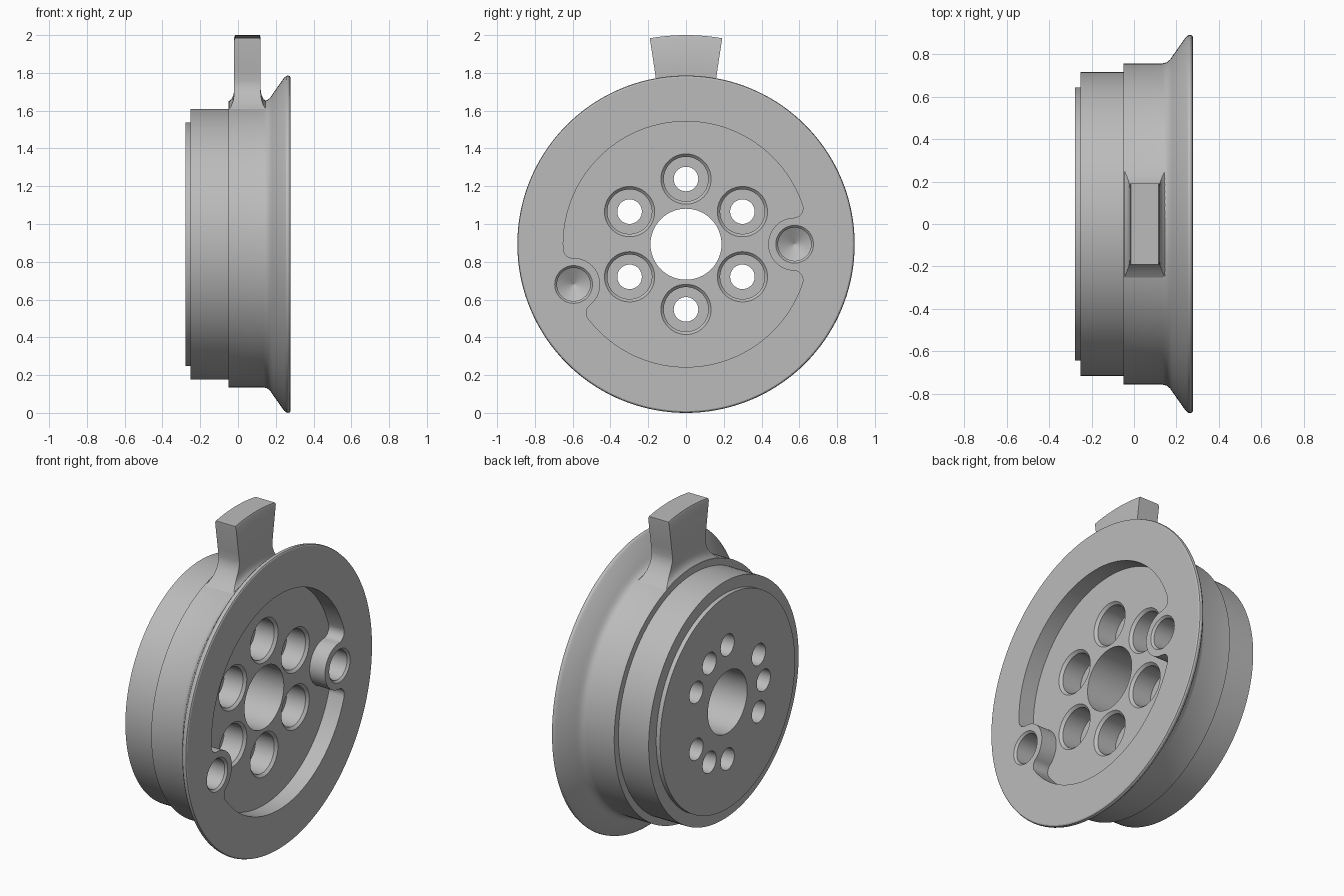
import bpy, bmesh
from math import sin, cos, pi, radians, acos, atan2, sqrt

if "Cube" in bpy.data.objects:
    bpy.data.objects.remove(bpy.data.objects["Cube"])

CZ = 0.893                      # height of the wheel axis (axis runs along x)
RIM, FLOOR, BACK = 0.278, 0.175, -0.278
BOLT_R = 0.345

steel = bpy.data.materials.new("plain_grey")
steel.use_nodes = True
GREY = (0.5, 0.5, 0.5, 1)
steel.diffuse_color = GREY
steel.node_tree.nodes["Principled BSDF"].inputs["Base Color"].default_value = GREY


def make_object(name, bm):
    bmesh.ops.recalc_face_normals(bm, faces=bm.faces)
    mesh = bpy.data.meshes.new(name)
    bm.to_mesh(mesh)
    bm.free()
    mesh.materials.append(steel)
    ob = bpy.data.objects.new(name, mesh)
    bpy.context.collection.objects.link(ob)
    return ob


def loft(bm, rings):
    """Skin a list of equal point rings and cap both ends."""
    rings = [[bm.verts.new(p) for p in ring] for ring in rings]
    n = len(rings[0])
    for a, b in zip(rings, rings[1:]):
        for i in range(n):
            j = (i + 1) % n
            bm.faces.new((a[i], a[j], b[j], b[i]))
    bm.faces.new(rings[0])
    bm.faces.new(rings[-1])


def turned(bm, profile, y=0, z=0, seg=48):
    """Turn an (x, radius) profile about an axis parallel to x."""
    loft(bm, [[(x, y + r * cos(2 * pi * i / seg), CZ + z + r * sin(2 * pi * i / seg))
               for i in range(seg)] for x, r in profile])


def arc(cx, cy, r, a0, a1, n):
    return [(cx + r * cos(a0 + (a1 - a0) * i / n), cy + r * sin(a0 + (a1 - a0) * i / n))
            for i in range(n + 1)]


def cut(target, cutter):
    mod = target.modifiers.new("cut", 'BOOLEAN')
    mod.operation, mod.solver, mod.object = 'DIFFERENCE', 'EXACT', cutter
    bpy.context.view_layer.objects.active = target
    bpy.ops.object.modifier_apply(modifier=mod.name)
    bpy.data.objects.remove(cutter)


# Stepped drum with a flared flange
bm = bmesh.new()
turned(bm, [(BACK, 0.645), (-0.252, 0.645), (-0.252, 0.717), (-0.05, 0.717), (-0.05, 0.758),
            (0.135, 0.758), (0.155, 0.763), (0.172, 0.778), (0.183, 0.795),
            (0.243, 0.88), (0.255, 0.891), (0.265, 0.893), (0.274, 0.89), (RIM, 0.883)], seg=144)
drum = make_object("flanged_drum", bm)

# Pocket outline: a circle bitten by the two dowel bosses, with rounded corners
PR, FIL, BOSS = 0.65, 0.05, 0.14
dowels = [(0.575, 0.0), (-0.595, -0.213)]
outline = []
corners = []
for y, z in dowels:
    d, a = sqrt(y * y + z * z), atan2(z, y) % (2 * pi)
    rc = PR - FIL
    phi = acos((rc * rc + d * d - (BOSS + FIL) ** 2) / (2 * rc * d))
    fx, fy = rc * cos(phi), rc * sin(phi)
    to_pin = atan2(-fy, d - fx) % (2 * pi) - 2 * pi     # from upper corner to boss
    boss_dir = atan2(fy, fx - d)
    pts = arc(fx, -fy, FIL, -phi, -to_pin, 10)
    pts += arc(d, 0, BOSS, -boss_dir, boss_dir - 2 * pi, 28)[1:]
    pts += arc(fx, fy, FIL, to_pin, phi, 10)[1:]
    outline.append([(p * cos(a) - q * sin(a), p * sin(a) + q * cos(a)) for p, q in pts])
    corners.append((a - phi, a + phi))
path = outline[0] + arc(0, 0, PR, corners[0][1], corners[1][0], 60)[1:-1]
path += outline[1] + arc(0, 0, PR, corners[1][1], corners[0][0] + 2 * pi, 60)[1:-1]
bm = bmesh.new()
loft(bm, [[(x, y, CZ + z) for y, z in path] for x in (FLOOR, 0.4)])
cut(drum, make_object("pocket_cutter", bm))

# Centre bore, counterbored bolt holes, blind back holes and drilled dowel holes
bm = bmesh.new()
turned(bm, [(-0.4, 0.188), (0.4, 0.188)], seg=64)
for k in range(6):
    a = radians(30 + 60 * k)
    turned(bm, [(-0.4, 0.065), (0.035, 0.065), (0.035, 0.118), (FLOOR - 0.015, 0.118),
                (FLOOR, 0.133), (0.4, 0.133)], BOLT_R * cos(a), BOLT_R * sin(a))
for deg in (60, 180, 300):
    a = radians(deg)
    turned(bm, [(-0.4, 0.065), (-0.1, 0.065)], BOLT_R * cos(a), BOLT_R * sin(a))
for y, z in dowels:
    turned(bm, [(0.06, 0.002), (0.11, 0.088), (RIM - 0.012, 0.088), (RIM, 0.1), (0.4, 0.1)], y, z)
cut(drum, make_object("hole_cutter", bm))

# Tab on top: curved sections by radius, half width and x range, flaring into the drum
levels = [(0.70, 0.255, -0.047, 0.15), (0.757, 0.255, -0.047, 0.15), (0.768, 0.228, -0.035, 0.135),
          (0.79, 0.198, -0.024, 0.124), (0.82, 0.173, -0.02, 0.12), (0.85, 0.16, -0.02, 0.12),
          (0.88, 0.158, -0.02, 0.12), (0.93, 0.165, -0.02, 0.12), (1.095, 0.19, -0.02, 0.12),
          (1.107, 0.19, -0.015, 0.115)]
N = 16
bm = bmesh.new()
rings = []
for r, half, x0, x1 in levels:
    row = [half * (2 * i / N - 1) for i in range(N + 1)]
    ring = [(x0, y) for y in row] + [(x1, y) for y in reversed(row)]
    rings.append([(x, y, CZ + sqrt(r * r - y * y)) for x, y in ring])
loft(bm, rings)
tab = make_object("top_tab", bm)

# Smooth round surfaces, keep machined edges crisp
bpy.ops.object.select_all(action='DESELECT')
for ob in (drum, tab):
    ob.select_set(True)
bpy.context.view_layer.objects.active = drum
bpy.ops.object.shade_smooth_by_angle(angle=radians(28))
